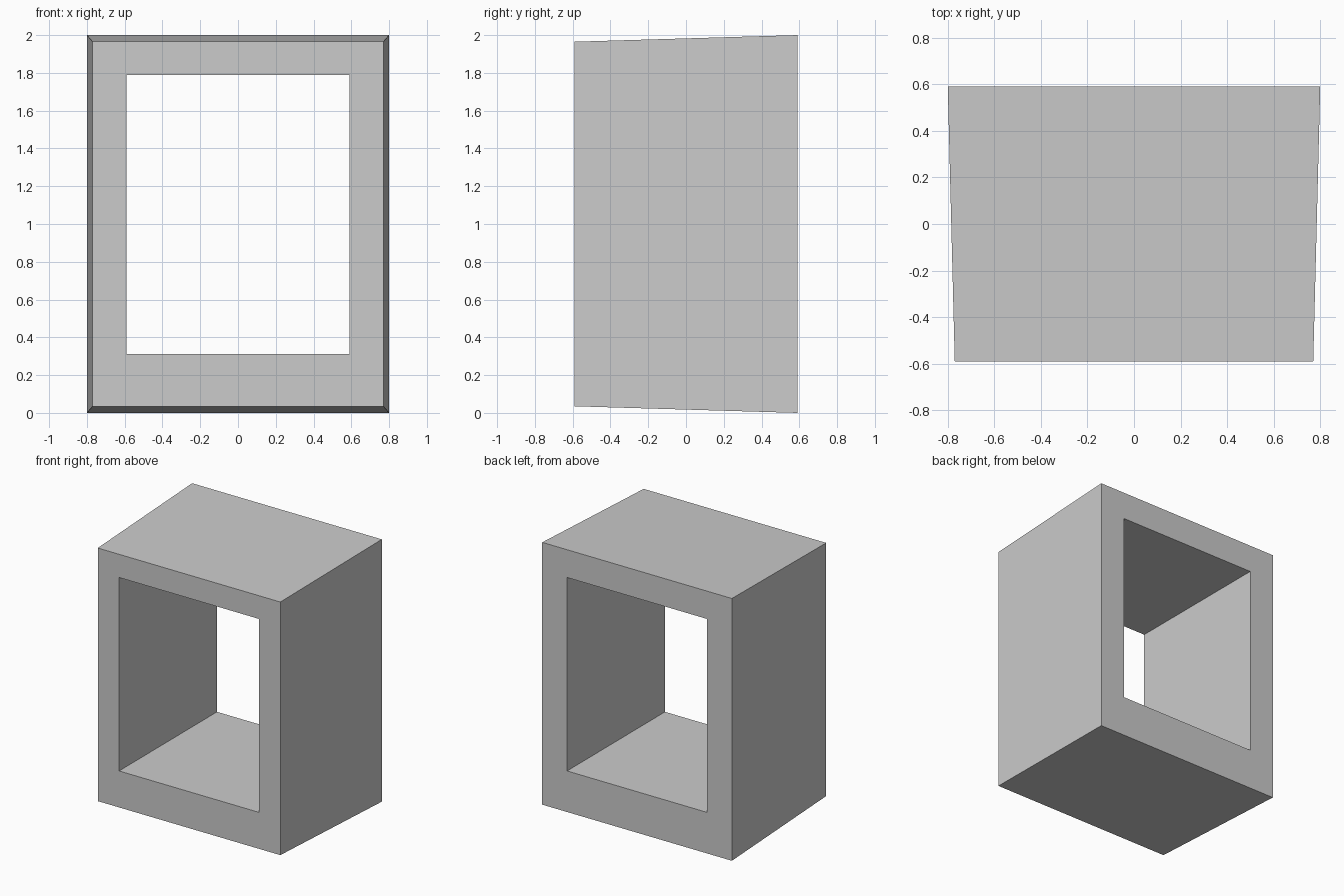
import bpy
import bmesh

if "Cube" in bpy.data.objects:
    bpy.data.objects.remove(bpy.data.objects["Cube"])

HALF_DEPTH = 0.59


def rectangle(bm, half_width, bottom, top, y):
    corners = [(-half_width, bottom), (half_width, bottom),
               (half_width, top), (-half_width, top)]
    return [bm.verts.new((x, y, z)) for x, z in corners]


bm = bmesh.new()

# Rings in order around the wall section: outer front, outer back, hole back, hole front
rings = [
    rectangle(bm, 0.77, 0.035, 1.965, -HALF_DEPTH),
    rectangle(bm, 0.80, 0.0, 2.0, HALF_DEPTH),
    rectangle(bm, 0.59, 0.313, 1.788, HALF_DEPTH),
    rectangle(bm, 0.59, 0.313, 1.788, -HALF_DEPTH),
]

# Join each ring to the next, closing the frame into a tapered tunnel
for i, ring in enumerate(rings):
    following = rings[(i + 1) % len(rings)]
    for j in range(4):
        k = (j + 1) % 4
        bm.faces.new((ring[j], ring[k], following[k], following[j]))

bmesh.ops.recalc_face_normals(bm, faces=bm.faces)
mesh = bpy.data.meshes.new("window_frame")
bm.to_mesh(mesh)
bm.free()
bpy.context.collection.objects.link(bpy.data.objects.new("window_frame", mesh))
